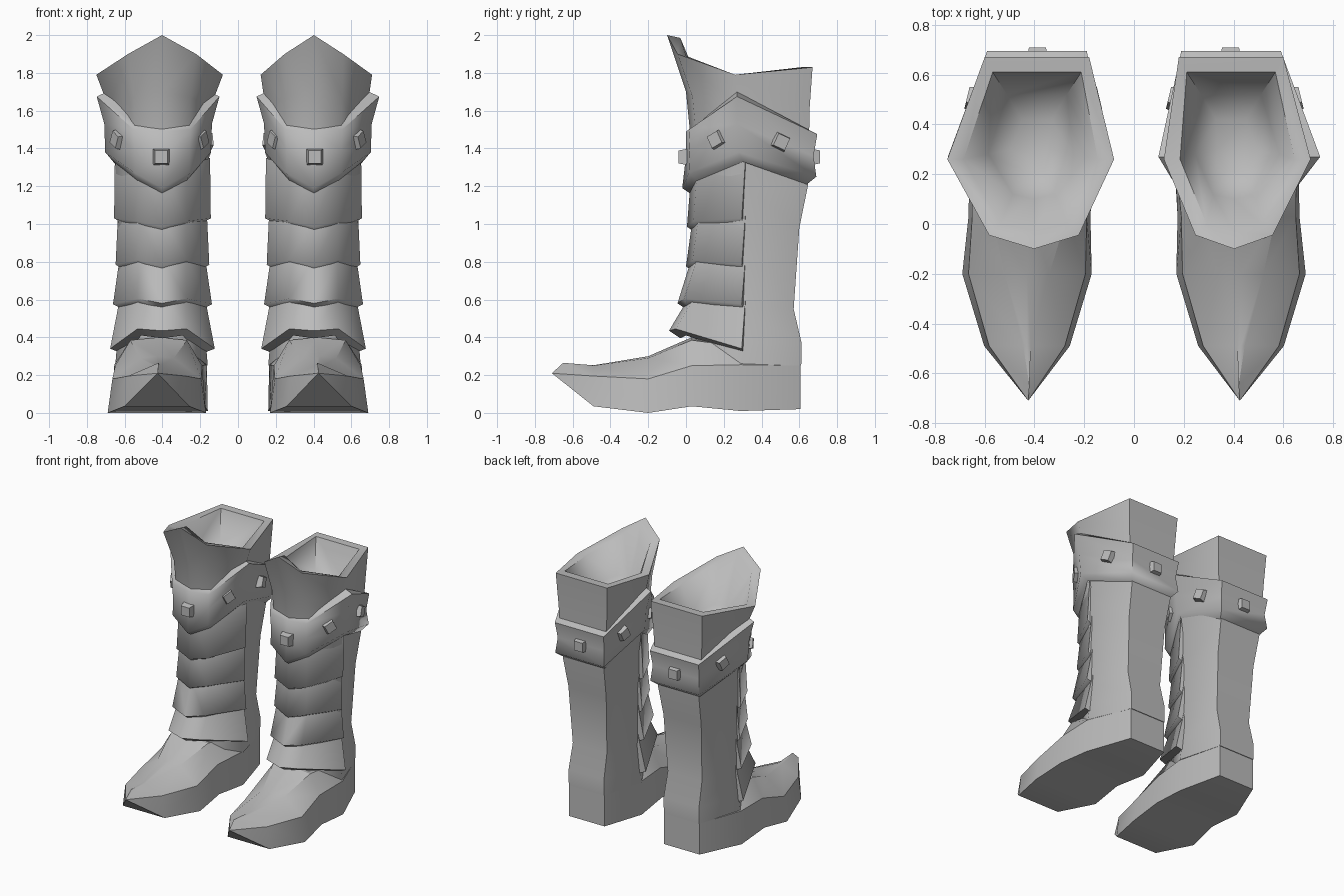
import bpy, bmesh, math
from mathutils import Vector, Matrix

if "Cube" in bpy.data.objects:
    bpy.data.objects.remove(bpy.data.objects["Cube"])

grey = bpy.data.materials.new("grey leather")
grey.diffuse_color = (0.5, 0.5, 0.5, 1)
grey.use_nodes = True
grey.node_tree.nodes["Principled BSDF"].inputs["Base Color"].default_value = grey.diffuse_color
FRONT_X, BACK_X = 0.402, 0.39      # boot axis at the shin and at the calf


def finish(name, bm, angle=30):
    bmesh.ops.remove_doubles(bm, verts=bm.verts, dist=0.0005)
    bmesh.ops.recalc_face_normals(bm, faces=bm.faces)
    me = bpy.data.meshes.new(name)
    bm.to_mesh(me)
    bm.free()
    me.materials.append(grey)
    ob = bpy.data.objects.new(name, me)
    bpy.context.collection.objects.link(ob)
    bpy.ops.object.select_all(action='DESELECT')
    ob.select_set(True)
    bpy.context.view_layer.objects.active = ob
    bpy.ops.object.shade_smooth_by_angle(angle=math.radians(angle))


def loft(name, rings, side, caps=(0, -1), loop=False, angle=30):
    """Skin closed rings; loop joins the last ring to the first."""
    bm = bmesh.new()
    vs = [[bm.verts.new((side * x, y, z)) for x, y, z in r] for r in rings]
    n = len(vs[0])
    pairs = list(zip(vs, vs[1:])) + ([(vs[-1], vs[0])] if loop else [])
    for a, b in pairs:
        for i in range(n):
            j = (i + 1) % n
            bm.faces.new((a[i], a[j], b[j], b[i]))
    for c in caps:
        bm.faces.new(vs[c])
    finish(name, bm, angle)


def section(cx, hs, hf, hb, yc, yf, ys, yb, zc, zf, zs, zb):
    """Seven-sided leg section: front point, front corners, sides, back corners."""
    f, b = FRONT_X, BACK_X
    return [(f, yc, zc), (f + hf, yf, zf), (cx + hs, ys, zs), (b + hb, yb, zb),
            (b - hb, yb, zb), (cx - hs, ys, zs), (f - hf, yf, zf)]


def stud(name, side, pos, normal, along):
    """Small tapered block on the strap."""
    flip = Vector((side, 1, 1))
    n = (Vector(normal) * flip).normalized()
    t = Vector(along) * flip
    t = (t - n * t.dot(n)).normalized()
    m = Matrix((t, n.cross(t), n)).transposed().to_4x4()
    m.translation = Vector((side * pos[0], pos[1], pos[2]))
    bm = bmesh.new()
    bmesh.ops.create_cube(bm, size=1)
    for v in bm.verts:
        k = 0.068 if v.co.z > 0 else 0.092
        v.co = (v.co.x * k, v.co.y * k, v.co.z * 0.06)
    bm.transform(m)
    finish(name, bm)


# leg rows from below the rim to the ankle
LEG = [
    (.27, .15, .2, .0, .035, .28, .655, 1.7, 1.67, 1.62, 1.62),
    (.24, .14, .185, .03, .06, .29, .65, 1.4, 1.4, 1.4, 1.4),
    (.24, .13, .168, .05, .08, .3, .645, 1.2, 1.2, 1.2, 1.2),
    (.23, .12, .155, .06, .09, .3, .6, .98, .98, .98, .98),
    (.225, .12, .14, .06, .09, .3, .57, .55, .55, .55, .55),
    (.235, .13, .145, .03, .06, .3, .612, .37, .37, .37, .37),
    (.245, .13, .145, .03, .06, .29, .61, .25, .25, .25, .25),
]
STRAP = [
    (.27, .14, .185, .05, .06, .27, .64, 1.52, 1.53, 1.70, 1.50),
    (.325, .15, .2, .0, .015, .27, .695, 1.49, 1.50, 1.675, 1.475),
    (.285, .145, .19, .0, .02, .27, .675, 1.36, 1.39, 1.53, 1.36),
    (.28, .145, .2, -.02, .015, .28, .69, 1.19, 1.27, 1.38, 1.25),
    (.235, .13, .17, .04, .06, .30, .64, 1.15, 1.23, 1.33, 1.21),
]
# foot stations: axis x, y, sole half width, sole z, ridge half width, ridge z,
# instep half width, instep z, crest z
FOOT = [
    (.39, .605, .145, .02, .145, .25, .1, .27, .27),
    (.41, .29, .25, .01, .245, .255, .15, .35, .37),
    (.42, .03, .245, .035, .23, .25, .15, .385, .40),
    (.43, -.2, .26, .0, .235, .18, .09, .29, .30),
    (.43, -.49, .172, .035, .152, .195, .015, .25, .252),
]
# shin plates: top (half width, front y, z at front, z at side),
# then the flared lower edge (half width, front y, centre z, corner z, side z)
PLATES = [
    ((.252, .03, 1.30, 1.35), (.256, .005, .985, 1.015, 1.03)),
    ((.235, .035, 1.03, 1.06), (.248, .0, .775, .81, .785)),
    ((.225, .03, .82, .83), (.262, -.045, .58, .605, .575)),
    ((.225, .02, .62, .61), (.277, -.09, .435, .445, .34)),
]


def plate_row(hs, hf, yc, yf, ys, zc, zf, zs):
    f = FRONT_X
    c = f - .002
    return [(c + hs, ys, zs), (f + hf, yf, zf), (f, yc, zc), (f - hf, yf, zf), (c - hs, ys, zs)]


for side, label, hs, hf in ((-1, "left", .335, .18), (1, "right", .295, .155)):
    # flared leg with a shallow hollow cuff
    rim = (hs, hf, .21, -.10, -.045, .26, .67, 2.0, 1.9, 1.79, 1.83)
    lip = (hs - .065, hf - .045, .178, -.03, .0, .26, .61, 1.985, 1.89, 1.785, 1.83)
    well = (.17, .085, .12, .10, .12, .28, .52, 1.64, 1.63, 1.6, 1.62)
    floor = (.08, .04, .06, .2, .21, .3, .42, 1.56, 1.56, 1.56, 1.56)
    rows = [floor, well, lip, rim] + LEG
    axes = [.415] * 4 + [.415, .41] + [.405] * 5
    loft(label + "_leg", [section(c, *r) for c, r in zip(axes, rows)], side, angle=62)

    # foot with a pointed, upturned toe
    rings = [[(c + sw, y, sz), (c + rw, y, rz), (c + tw, y, tz), (c, y, cz),
              (c - tw, y, tz), (c - rw, y, rz), (c - sw, y, sz)]
             for c, y, sw, sz, rw, rz, tw, tz, cz in FOOT]
    tip, crest = (.425, -.71, .21), (.42, -.65, .265)
    rings.append([tip, tip, crest, crest, crest, tip, tip])
    loft(label + "_foot", rings, side, caps=(0,), angle=25)

    # overlapping shin plates
    for i, ((tw, ty, tz, tsz), (bw, by, bc, bf, bs)) in enumerate(PLATES):
        rows = [plate_row(tw, .125, ty, ty + .03, .315, tz, tz, tsz),
                plate_row(bw, .13, by, by + .035, .295, bc, bf, bs),
                plate_row(.2, .11, by + .06, by + .09, .31, bc - .04, bf - .035, bs - .03)]
        # turn the rows into triangular slices running around the shin
        loft("%s_shin_plate_%d" % (label, i + 1), list(zip(*rows)), side, angle=72)

    # pointed strap
    loft(label + "_strap", [section(.423, *r) for r in STRAP], side, caps=(), loop=True, angle=62)

    # strap studs
    stud(label + "_front_stud", side, (.406, -.01, 1.355), (0, -1, 0), (1, 0, 0))
    stud(label + "_back_stud", side, (.388, .68, 1.355), (0, 1, 0), (1, 0, 0))
    for k, where in ((1, "outer"), (-1, "inner")):
        stud("%s_%s_front_stud" % (label, where), side, (.416 + k * .215, .165, 1.447),
             (k * .27, -.155, 0), (k * .155, .27, .16))
        stud("%s_%s_back_stud" % (label, where), side, (.405 + k * .237, .5, 1.435),
             (k * .42, .1, 0), (k * .1, -.42, .2))
